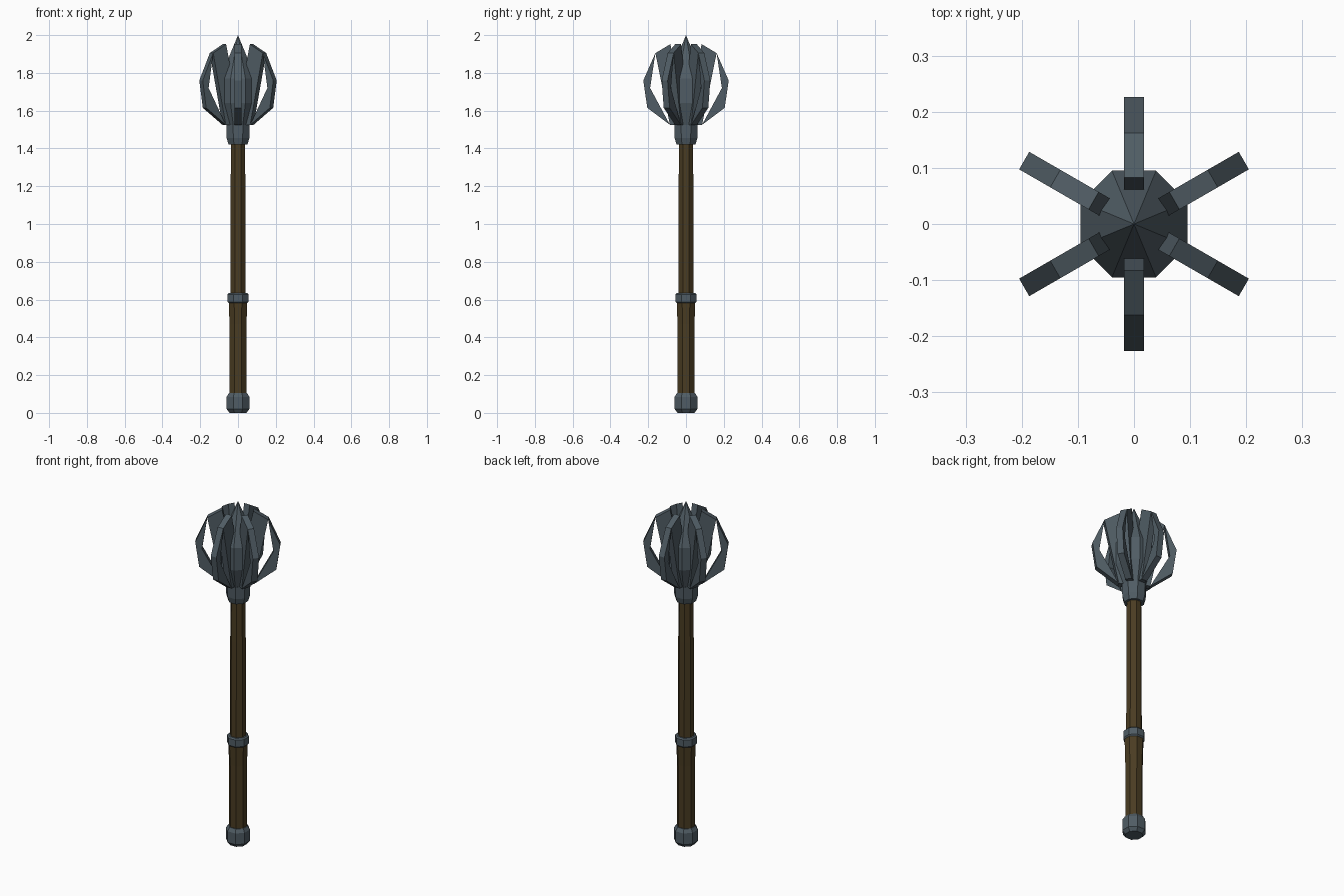
import bpy, bmesh, math

if "Cube" in bpy.data.objects:
    bpy.data.objects.remove(bpy.data.objects["Cube"])

def material(name, rgb):
    m = bpy.data.materials.new(name)
    m.diffuse_color = (*rgb, 1)
    m.use_nodes = True
    m.node_tree.nodes["Principled BSDF"].inputs["Base Color"].default_value = m.diffuse_color
    return m

steel = material("dark steel", (0.08, 0.108, 0.128))
wood = material("brown wood", (0.068, 0.045, 0.016))

def finish(name, bm, mat):
    bmesh.ops.recalc_face_normals(bm, faces=bm.faces)
    me = bpy.data.meshes.new(name)
    bm.to_mesh(me)
    bm.free()
    me.materials.append(mat)
    ob = bpy.data.objects.new(name, me)
    bpy.context.collection.objects.link(ob)
    return ob

def octagon_part(name, profile, mat):
    """Eight-sided lathe; profile lists (half width across flats, height)."""
    bm = bmesh.new()
    rings = []
    for half, z in profile:
        r = half / math.cos(math.pi / 8)
        if half == 0:
            rings.append([bm.verts.new((0, 0, z))])
        else:
            angles = [math.pi / 8 + i * math.pi / 4 for i in range(8)]
            rings.append([bm.verts.new((r * math.cos(a), r * math.sin(a), z)) for a in angles])
    for lo, hi in zip(rings, rings[1:]):
        for i in range(8):
            j = (i + 1) % 8
            if len(hi) == 1:
                bm.faces.new((lo[i], lo[j], hi[0]))
            else:
                bm.faces.new((lo[i], lo[j], hi[j], hi[i]))
    for ring in (rings[0], rings[-1]):
        if len(ring) == 8:
            bm.faces.new(ring)
    return finish(name, bm, mat)

def flange(name, angle):
    """Plate made of an inner web and an outer bow, meeting at two corners."""
    web = [(0.083, 1.952), (0.162, 1.905), (0.085, 1.525), (0.04, 1.525), (0.05, 1.8)]
    bow = [(0.162, 1.905), (0.226, 1.76), (0.205, 1.615), (0.085, 1.525), (0.19, 1.72)]
    bm = bmesh.new()
    c, s = math.cos(angle), math.sin(angle)
    for outline in (web, bow):
        sides = [[bm.verts.new((r * c - t * s, r * s + t * c, z)) for r, z in outline]
                 for t in (-0.018, 0.018)]
        bm.faces.new(sides[0])
        bm.faces.new(sides[1][::-1])
        n = len(outline)
        for i in range(n):
            j = (i + 1) % n
            bm.faces.new((sides[0][i], sides[0][j], sides[1][j], sides[1][i]))
    return finish(name, bm, steel)

# Handle
octagon_part("pommel", [(0.045, 0), (0.06, 0.02), (0.06, 0.085), (0.048, 0.105)], steel)
octagon_part("grip", [(0.044, 0.09), (0.045, 0.47), (0.049, 0.59)], wood)
octagon_part("ring", [(0.048, 0.58), (0.055, 0.588), (0.055, 0.628), (0.048, 0.635)], steel)
octagon_part("shaft", [(0.04, 0.62), (0.039, 1.19), (0.037, 1.43)], wood)

# Head
octagon_part("collar", [(0.05, 1.42), (0.06, 1.455), (0.062, 1.525)], steel)
octagon_part("head_core", [(0.06, 1.52), (0.095, 1.64), (0.095, 1.77), (0, 2.0)], steel)
for k in range(6):
    flange(f"flange_{k + 1}", math.radians(30 + 60 * k))
